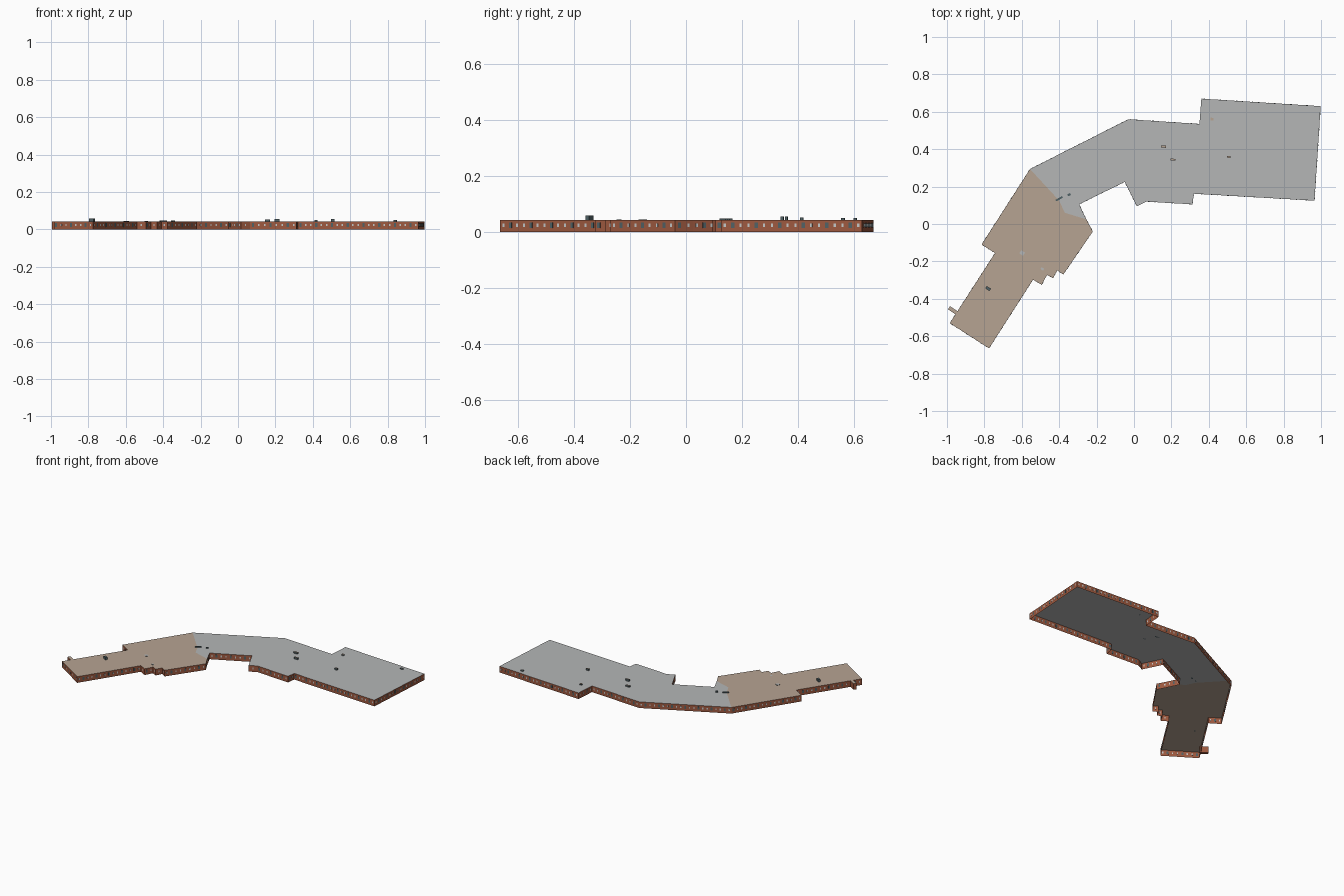
import bpy
import bmesh
from math import radians
from mathutils import Vector, Matrix

cube = bpy.data.objects.get("Cube")
if cube:
    bpy.data.objects.remove(cube, do_unlink=True)

HEIGHT = 0.043


def make_material(name, color):
    material = bpy.data.materials.new(name)
    material.use_nodes = True
    rgba = (*color, 1.0)
    material.diffuse_color = rgba
    material.node_tree.nodes["Principled BSDF"].inputs["Base Color"].default_value = rgba
    return material


brick = make_material("red brick", (0.34, 0.1, 0.05))
grey = make_material("grey roofing", (0.46, 0.47, 0.47))
tan = make_material("tan roofing", (0.47, 0.37, 0.29))
pale = make_material("pale window", (0.55, 0.58, 0.58))
slate = make_material("slate glass", (0.08, 0.12, 0.13))


def finish(name, bm, materials):
    mesh = bpy.data.meshes.new(name)
    bm.to_mesh(mesh)
    bm.free()
    for material in materials:
        mesh.materials.append(material)
    obj = bpy.data.objects.new(name, mesh)
    bpy.context.collection.objects.link(obj)
    return obj


def add_box(bm, center, size, angle=0.0, index=0):
    """Add a box turned about the vertical axis."""
    matrix = (Matrix.Translation(center) @ Matrix.Rotation(angle, 4, "Z")
              @ Matrix.Diagonal((*size, 1.0)))
    result = bmesh.ops.create_cube(bm, size=1.0, matrix=matrix)
    for face in {f for v in result["verts"] for f in v.link_faces}:
        face.material_index = index


def make_roof(name, outline, material):
    bm = bmesh.new()
    face = bm.faces.new([bm.verts.new((x, y, HEIGHT)) for x, y in outline])
    face.normal_update()
    if face.normal.z < 0:
        face.normal_flip()
    finish(name, bm, [material])


def make_walls(name, path):
    """Thin open wall sheets following a clockwise path."""
    bm = bmesh.new()
    for (ax, ay), (bx, by) in zip(path, path[1:]):
        corners = ((bx, by, 0), (ax, ay, 0), (ax, ay, HEIGHT), (bx, by, HEIGHT))
        bm.faces.new([bm.verts.new(c) for c in corners])
    bmesh.ops.remove_doubles(bm, verts=bm.verts, dist=0.0001)
    finish(name, bm, [brick])


def make_windows(name, path, spacing=0.028):
    """A regular row of windows, every third one larger and darker."""
    bm = bmesh.new()
    for start, end in zip(path, path[1:]):
        a, b = Vector(start), Vector(end)
        span = b - a
        count = int(span.length / spacing)
        angle = span.to_3d().to_track_quat("X", "Z").to_euler().z
        for i in range(count):
            spot = a.lerp(b, (i + 0.5) / count)
            large = i % 3 == 1
            size = (0.012, 0.002, 0.02) if large else (0.008, 0.002, 0.012)
            add_box(bm, (spot.x, spot.y, 0.024), size, angle, int(large))
    finish(name, bm, [pale, slate])


# Outer walls of the two wings, both starting at the outer bend
bend = (-0.556, 0.294)
joint = (-0.255, 0.025)
east_path = [
    bend, (-0.03, 0.56), (0.35, 0.535), (0.36, 0.67), (0.998, 0.63),
    (0.965, 0.125), (0.32, 0.162), (0.313, 0.105), (0.065, 0.12),
    (0.015, 0.095), (-0.05, 0.225), (-0.293, 0.105), joint,
]
west_path = [
    joint, (-0.22, -0.04), (-0.378, -0.27), (-0.41, -0.248),
    (-0.433, -0.29), (-0.465, -0.272), (-0.493, -0.325), (-0.54, -0.298),
    (-0.775, -0.665), (-0.985, -0.53), (-0.743, -0.155),
    (-0.815, -0.11), bend,
]
# Line where the two roof coverings meet
seam = [(-0.37, 0.06), (-0.4, 0.125)]

for wing, path, covering in (("east", east_path, grey), ("west", west_path, tan)):
    make_walls(wing + "_walls", path)
    make_windows(wing + "_windows", path)
    inner = seam if wing == "east" else seam[::-1]
    make_roof(wing + "_roof", path[:-1] + [path[-1]] + inner, covering)

# Small porch at the far end of the west wing
bm = bmesh.new()
add_box(bm, (-0.966, -0.463, HEIGHT / 2), (0.055, 0.02, HEIGHT), radians(-33))
for face in bm.faces:
    face.normal_update()
    face.material_index = int(face.normal.z > 0.9)
finish("end_porch", bm, [brick, tan])

# Rooftop units: position, footprint, rise, turn and material
units = {
    "west_vent": (-0.78, -0.345, 0.027, 0.015, 0.016, -33, slate),
    "bend_duct": (-0.4, 0.135, 0.04, 0.01, 0.006, 30, slate),
    "bend_vent": (-0.347, 0.157, 0.016, 0.012, 0.006, 30, slate),
    "middle_hatch": (0.158, 0.414, 0.028, 0.012, 0.01, -3, tan),
    "middle_vent": (0.208, 0.344, 0.026, 0.01, 0.013, -3, tan),
    "north_vent": (0.417, 0.561, 0.016, 0.014, 0.008, -3, tan),
    "south_vent": (0.507, 0.359, 0.018, 0.01, 0.013, -3, tan),
    "east_hatch": (0.84, 0.605, 0.018, 0.012, 0.007, -3, grey),
    "west_skylight": (-0.598, -0.155, 0.024, 0.02, 0.002, -33, grey),
    "step_skylight": (-0.49, -0.24, 0.016, 0.012, 0.002, -33, grey),
}
for name, (x, y, width, depth, rise, turn, top) in units.items():
    bm = bmesh.new()
    add_box(bm, (x, y, HEIGHT + rise / 2), (width, depth, rise), radians(turn))
    for face in bm.faces:
        face.normal_update()
        face.material_index = int(face.normal.z > 0.9)
    finish(name, bm, [slate, top])
